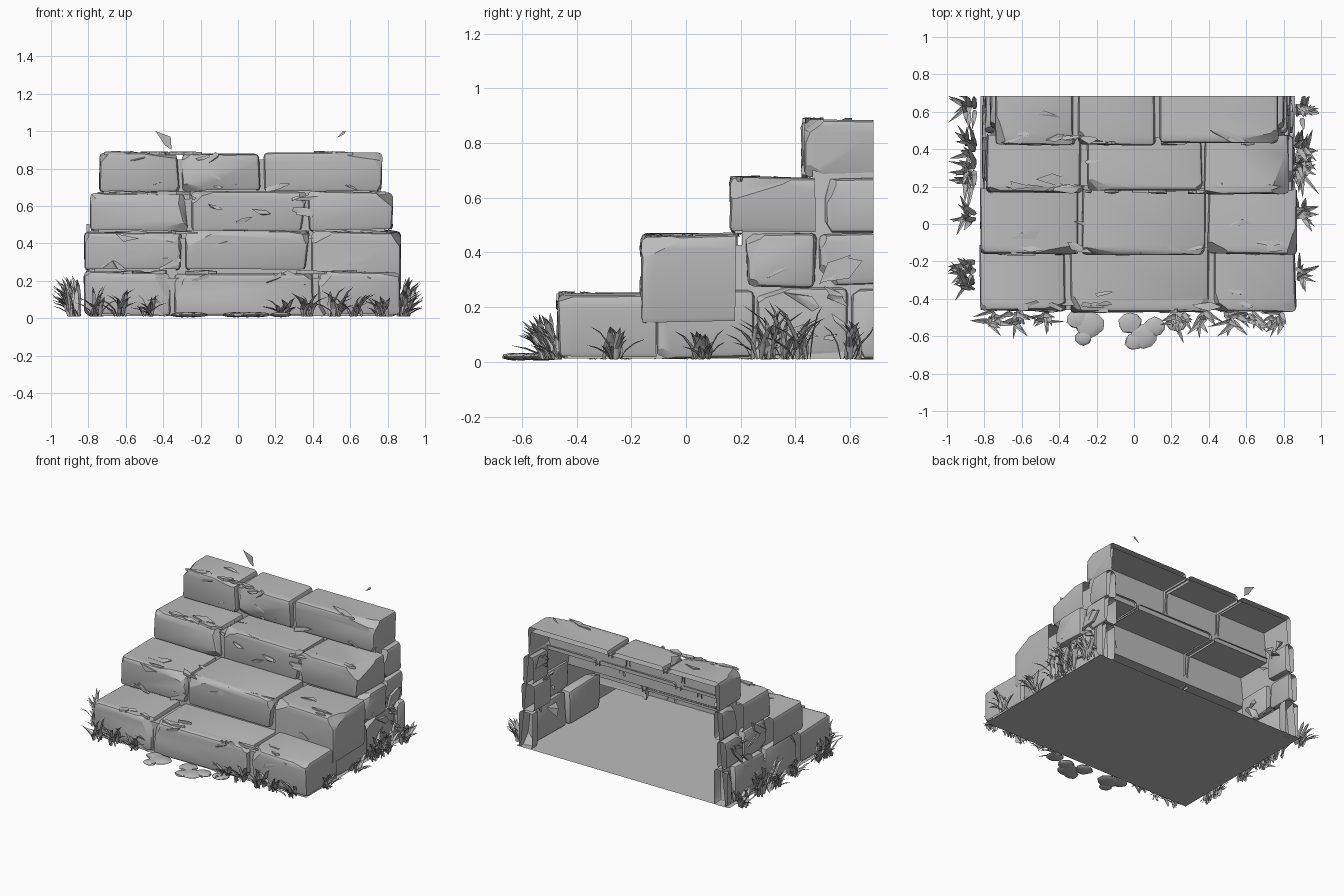
import bpy, bmesh, math, random
from mathutils import Vector

random.seed(11)
U = random.uniform
BACK = 0.685
if "Cube" in bpy.data.objects:
    bpy.data.objects.remove(bpy.data.objects["Cube"], do_unlink=True)

stone = bpy.data.materials.new("weathered grey")
stone.use_nodes = True
GREY = (0.5, 0.5, 0.5, 1)
stone.diffuse_color = GREY
stone.node_tree.nodes["Principled BSDF"].inputs["Base Color"].default_value = GREY


def finish(bm, name, smooth=False):
    me = bpy.data.meshes.new(name)
    bm.to_mesh(me)
    bm.free()
    me.materials.append(stone)
    ob = bpy.data.objects.new(name, me)
    bpy.context.collection.objects.link(ob)
    if smooth:
        bpy.ops.object.select_all(action="DESELECT")
        ob.select_set(True)
        bpy.context.view_layer.objects.active = ob
        bpy.ops.object.shade_smooth_by_angle(angle=math.radians(25))


def slice_at(bm, co, no, clear=True, fill=True):
    geom = bm.verts[:] + bm.edges[:] + bm.faces[:]
    cut = bmesh.ops.bisect_plane(bm, geom=geom, plane_co=co, plane_no=no, clear_outer=clear)
    edges = [e for e in cut["geom_cut"] if isinstance(e, bmesh.types.BMEdge)]
    if fill and edges:
        bmesh.ops.edgeloop_fill(bm, edges=edges)


def block(name, lo, hi, joints=None, chips=6, sides=(-1, 1), lean=0.0):
    """Worn block. With joints given, it is an open shell: the back, the base
    and the deep part of the joint faces are left out."""
    lo, hi = Vector(lo), Vector(hi)
    mid, half = (lo + hi) / 2, (hi - lo) / 2
    bm = bmesh.new()
    bmesh.ops.create_cube(bm, size=2)
    for v in bm.verts:
        skew = lean * v.co.z if v.co.x > 0 else 0
        v.co = Vector(mid[i] + v.co[i] * (half[i] + U(-.009, .005)) for i in range(3))
        v.co.x += skew
    bmesh.ops.bevel(bm, geom=bm.edges[:], offset=.022, segments=2, profile=.5,
                    affect="EDGES", clamp_overlap=True)
    # knock flat chips off the exposed edges and corners
    for _ in range(chips):
        d = Vector((random.choice(sides) * random.choice((.15, .6, 1)) * U(.8, 1.2),
                    -random.choice((.3, .7, 1)), random.choice((-.6, .3, .6, 1)))).normalized()
        top = max(bm.verts, key=lambda v: d.dot(v.co)).co.copy()
        slice_at(bm, top - d * U(.006, .02), d)
    if hi.y > BACK:
        slice_at(bm, (0, BACK, 0), (0, 1, 0), fill=False)
    if joints is not None:
        slice_at(bm, (0, lo.y + .05, 0), (0, 1, 0), clear=False, fill=False)
        slice_at(bm, (0, 0, hi.z - .05), (0, 0, 1), clear=False, fill=False)
        bm.normal_update()
        gone = []
        for f in bm.faces:
            c, n = f.calc_center_median(), f.normal
            deep = c.y > lo.y + .05 and c.z < hi.z - .05
            if n.z < -.9 or n.y > .3 or (deep and any(n.x * j > .4 for j in joints)):
                gone.append(f)
        bmesh.ops.delete(bm, geom=gone, context="FACES")
    finish(bm, name, True)


# Step courses: x splits, front, depth, bottom, top
courses = [
    ((-.825, -.355, .415, .865), -.47, -.09, .012, .25),
    ((-.82, -.29, .385, .875), -.165, .21, .255, .462),
    ((-.79, -.265, .365, .83), .165, .50, .465, .672),
    ((-.745, -.31, .125, .77), .425, .76, .675, .885),
]
for n, (xs, y0, y1, z0, z1) in enumerate(courses, 1):
    lean = [U(-.012, .012), U(-.012, .012), 0]
    for k in range(3):
        joints = ([-1] if k > 0 else []) + ([1] if k < 2 else [])
        dy, dz = U(-.008, .008), U(-.006, .008)
        low = .14 if n == 2 and k == 2 else z0
        block(f"step_{n}_block_{k + 1}",
              (xs[k] + (.011 if k else 0), y0 + dy, low),
              (xs[k + 1] - (.011 if k < 2 else 0), y1, z1 + dz), joints, 6, lean=lean[k])

# Side wall blocks behind the step ends: y range, z range, outer reach
walls = [
    (-.11, .25, .012, .265, .85), (.255, .60, .012, .27, .84), (.605, .76, .012, .265, .84),
    (.215, .48, .272, .47, .845), (.485, .76, .275, .47, .83), (.505, .76, .475, .675, .805),
]
for side, label in ((1, "left"), (-1, "right")):
    for k, (y0, y1, z0, z1, reach) in enumerate(walls, 1):
        outer = .02 + side * (reach - .02 + U(-.01, .01))
        inner = outer - side * U(.07, .12)
        block(f"{label}_wall_block_{k}", (min(outer, inner), y0 + .002, z0),
              (max(outer, inner), y1 - .002, z1), chips=4, sides=(side,))

# Mortar core: stepped shell behind the joints, open at the back
profile = [(-.435, .012), (-.435, .215), (-.125, .215), (-.125, .428), (.205, .428),
           (.205, .638), (.462, .638), (.462, .85), (BACK, .85), (BACK, .012)]
bm = bmesh.new()
rims = [[bm.verts.new((.02 + s * (.812 - .1 * z), y, z)) for y, z in profile] for s in (-1, 1)]
for rim in rims:
    bm.faces.new(rim)
for i in range(len(profile) - 2):
    bm.faces.new((rims[0][i], rims[0][i + 1], rims[1][i + 1], rims[1][i]))
bmesh.ops.recalc_face_normals(bm, faces=bm.faces[:])
finish(bm, "mortar_core")

# Ground slab
bm = bmesh.new()
bm.faces.new([bm.verts.new(p + (.011,)) for p in
              ((-.82, -.46), (.86, -.46), (.86, BACK), (-.82, BACK))])
finish(bm, "ground_slab")


def flake(bm, centre, across, normal, size):
    """Thin broken chip lying on a stone face."""
    c, a, n = Vector(centre), Vector(across), Vector(normal)
    b = n.cross(a)
    pts = []
    for i in range(5):
        t = math.tau * (i + U(-.35, .35)) / 5
        p = c + a * math.cos(t) * size * U(.5, 1.4) + b * math.sin(t) * size * U(.1, .45)
        p.y = min(p.y, BACK)
        pts += [bm.verts.new(p - n * .012), bm.verts.new(p + n * U(-.004, .009))]
    bmesh.ops.convex_hull(bm, input=pts)


# Chips along the tread edges, on the risers and on the side walls
bm = bmesh.new()
for xs, y0, y1, z0, z1 in courses:
    for _ in range(11):
        x = U(xs[0] + .08, xs[3] - .08)
        flake(bm, (x, y0 + random.choice((.03, .04, U(.05, .24))), z1),
              (1, U(-.4, .4), 0), (0, 0, 1), U(.04, .085))
    for _ in range(9):
        x = U(xs[0] + .08, xs[3] - .08)
        z = random.choice((z0 + .03, z1 - .03, U(z0 + .03, z1 - .03)))
        flake(bm, (x, y0 + .004, z), (1, 0, U(-.6, .6)), (0, -1, 0), U(.03, .07))
for _ in range(20):
    s, y, z = random.choice((-1, 1)), U(.25, .6), U(.06, .42)
    flake(bm, (.02 + s * .825, y, z), (0, 1, U(-1, 1)), (s, 0, 0), U(.04, .08))
finish(bm, "stone_chips")

# Upright slivers at the back edge
bm = bmesh.new()
for outline in (((-.44, 1.0), (-.36, .97), (-.355, .90), (-.39, .925)),
                ((.53, .965), (.57, .985), (.575, 1.0), (.56, 1.0))):
    bm.faces.new([bm.verts.new((x, BACK - .003, z)) for x, z in outline])
finish(bm, "back_slivers")

# Ragged fragments clinging inside the open back
bm = bmesh.new()
for _ in range(16):
    s = random.choice((-1, 1))
    z = U(.15, .7)
    c = Vector((.02 + s * U(.68, .74), U(max(.2, z - .1), .62), z))
    pts = [bm.verts.new(c + Vector((U(-.04, .04), U(-.06, .06), U(-.06, .06)))) for _ in range(5)]
    bmesh.ops.convex_hull(bm, input=pts)
finish(bm, "inner_fragments")

# Flat pebbles in front of the first step
for k, (x, y, r) in enumerate([(-.30, -.51, .06), (-.24, -.54, .08), (-.27, -.61, .045),
                               (-.02, -.53, .065), (.05, -.60, .075), (.0, -.63, .05),
                               (.11, -.55, .06), (.23, -.52, .06)], 1):
    bm = bmesh.new()
    bmesh.ops.create_icosphere(bm, subdivisions=2, radius=1)
    for v in bm.verts:
        w = U(.9, 1.06)
        v.co = (x + v.co.x * r * w, y + v.co.y * r * .9 * w, .019 + v.co.z * .014)
    finish(bm, f"pebble_{k}", True)


def tuft(bm, x, y, lean, height, blades):
    """Clump of arching tapered leaves, leaning away from the wall."""
    for _ in range(blades):
        t = math.atan2(lean[1], lean[0]) + U(-1.7, 1.7)
        d = Vector((math.cos(t), math.sin(t), 0))
        w = Vector((-d.y, d.x, 0)) * U(.009, .016)
        root = Vector((x + U(-.03, .03), y + U(-.035, .035), .012))
        h, spread = height * U(.35, 1), U(.04, .13)
        rows = []
        for f, width in ((0, .6), (.35, 1), (.7, .75), (1, .04)):
            c = root + d * spread * f ** 1.6 + Vector((0, 0, h * (f - .25 * f ** 3) / .75))
            row = [c - w * width, c - Vector((0, 0, .006 * width)), c + w * width]
            for p in row:
                p.x, p.y = max(-.995, min(.99, p.x)), max(-.68, min(BACK, p.y))
            rows.append([bm.verts.new(p) for p in row])
        for a, b in zip(rows, rows[1:]):
            for i in (0, 1):
                bm.faces.new((a[i], a[i + 1], b[i + 1], b[i]))


# Grass along both sides and the front
bm = bmesh.new()
for y, h in ((.61, .16), (.40, .2), (.30, .22), (.22, .14), (.03, .15), (-.24, .16), (-.32, .2)):
    tuft(bm, -.875, y, (-1, 0), h, 14)
for y, h in ((.60, .16), (.42, .2), (.34, .22), (.27, .15), (.06, .12), (-.27, .12)):
    tuft(bm, .885, y, (1, 0), h, 14)
for x, h in ((-.76, .17), (-.63, .15), (-.48, .13), (.24, .11), (.37, .14),
             (.52, .16), (.63, .13), (.77, .11)):
    tuft(bm, x, -.495, (0, -1), h, 12)
finish(bm, "grass_tufts")
